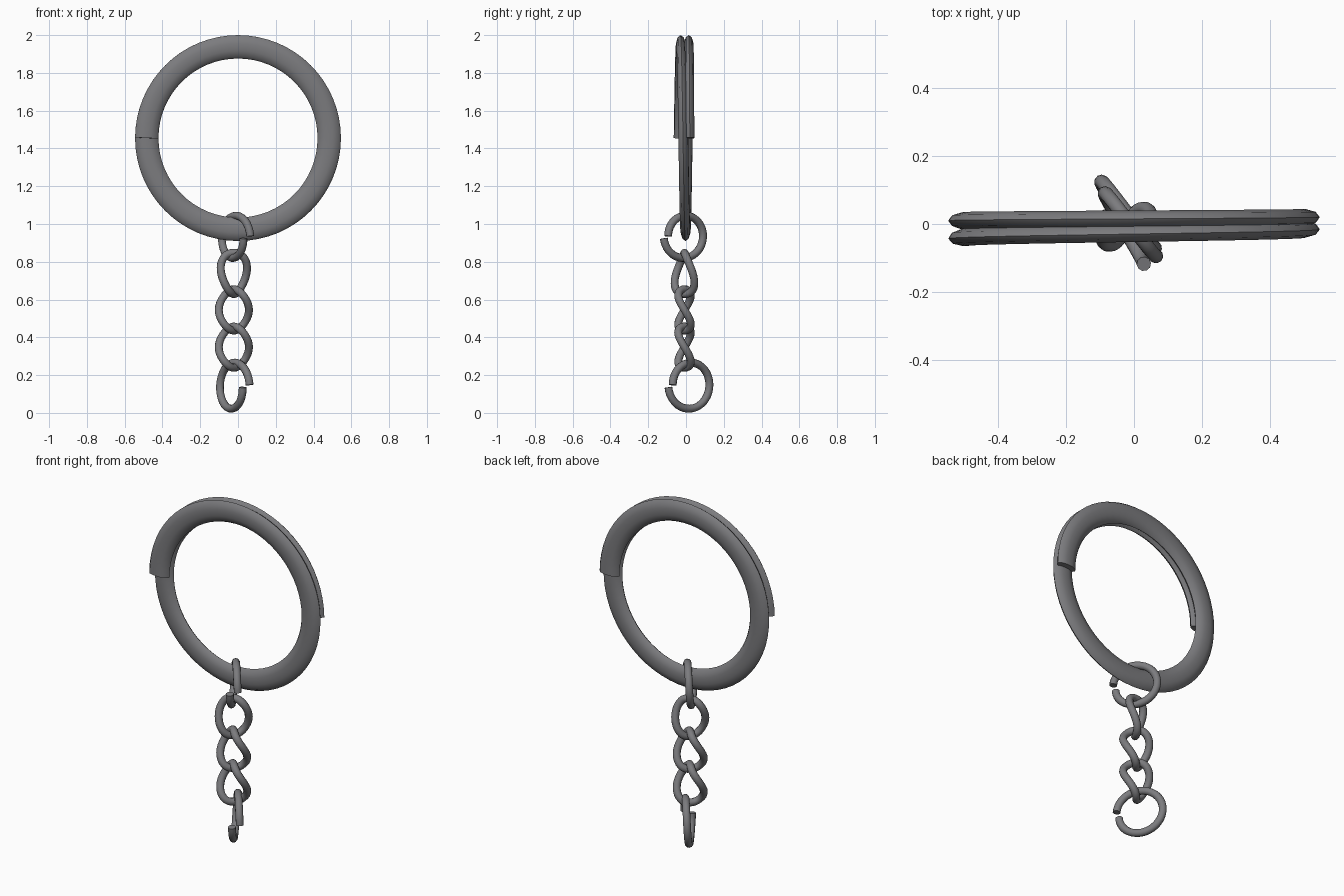
import bpy, bmesh
from math import pi, sin, cos, radians, copysign
from mathutils import Vector

if "Cube" in bpy.data.objects:
    bpy.data.objects.remove(bpy.data.objects["Cube"])

steel = bpy.data.materials.new("grey_steel")
steel.diffuse_color = (0.2, 0.2, 0.21, 1)
steel.use_nodes = True
steel.node_tree.nodes["Principled BSDF"].inputs["Base Color"].default_value = steel.diffuse_color


def sweep(name, pts, centre, a, b, sides, closed=False):
    """Sweep an elliptical section (a outward, b sideways) along a path."""
    bm = bmesh.new()
    n, rings = len(pts), []
    for i, p in enumerate(pts):
        if closed:
            t = pts[(i + 1) % n] - pts[i - 1]
        else:
            t = pts[min(i + 1, n - 1)] - pts[max(i - 1, 0)]
        t.normalize()
        r = p - centre
        r = (r - t * r.dot(t)).normalized()
        s = t.cross(r)
        rings.append([bm.verts.new(p + r * a * cos(2 * pi * k / sides) + s * b * sin(2 * pi * k / sides))
                      for k in range(sides)])
    for i in range(n if closed else n - 1):
        A, B = rings[i], rings[(i + 1) % n]
        for k in range(sides):
            j = (k + 1) % sides
            bm.faces.new((A[k], A[j], B[j], B[k]))
    if not closed:
        bm.faces.new(rings[0])
        bm.faces.new(rings[-1])
    bmesh.ops.recalc_face_normals(bm, faces=bm.faces)
    me = bpy.data.meshes.new(name)
    bm.to_mesh(me)
    bm.free()
    ob = bpy.data.objects.new(name, me)
    bpy.context.collection.objects.link(ob)
    me.materials.append(steel)
    bpy.context.view_layer.objects.active = ob
    ob.select_set(True)
    bpy.ops.object.shade_smooth_by_angle(angle=radians(50))
    ob.select_set(False)


# Split ring: one and a half turns, doubled over the top half
def ring_y(turn):
    keys = [(0, -0.038), (0.5, -0.014), (1.0, 0.009), (1.5, 0.018)]
    for (t0, y0), (t1, y1) in zip(keys, keys[1:]):
        if turn <= t1 + 1e-6:
            return y0 + (y1 - y0) * (turn - t0) / (t1 - t0)


c = Vector((0, 0, 1.455))
path = []
for i in range(97):
    u = 1.5 * i / 96
    th = pi - 2 * pi * u
    path.append(c + Vector((0.483 * cos(th), ring_y(u), 0.483 * sin(th))))
sweep("split_ring", path, c, 0.062, 0.027, 10)


# Open jump rings at both ends of the chain
def jump_ring(name, c, scale, rz):
    path = []
    for i in range(41):
        u = i / 40
        th = 0.03 + (2 * pi - 0.1) * u
        off = 1 - 2 * u
        path.append(c + Vector((0.066 * scale * cos(th) + 0.018 * off,
                                -0.098 * scale * cos(th) + 0.0115 * off,
                                rz * sin(th))))
    sweep(name, path, c, 0.021, 0.021, 10)


jump_ring("upper_jump_ring", Vector((-0.019, -0.008, 0.932)), 1.0, 0.112)
jump_ring("lower_jump_ring", Vector((-0.026, 0.021, 0.144)), 1.05, 0.122)


# Twisted curb links between them
def curb_link(name, z, twist_top, twist_bottom):
    c = Vector((-0.022, -0.008, z))
    path = []
    for i in range(40):
        th = 2 * pi * i / 40
        x = copysign(abs(cos(th)) ** 0.85, cos(th)) * 0.08
        h = sin(th)
        f = radians(twist_bottom + (twist_top - twist_bottom) * (h + 1) / 2)
        path.append(c + Vector((x * cos(f), x * sin(f), 0.109 * h)))
    sweep(name, path, c, 0.021, 0.021, 10, True)


curb_link("chain_link_1", 0.738, 5, 62)
curb_link("chain_link_2", 0.545, -48, 48)
curb_link("chain_link_3", 0.348, -48, 48)
